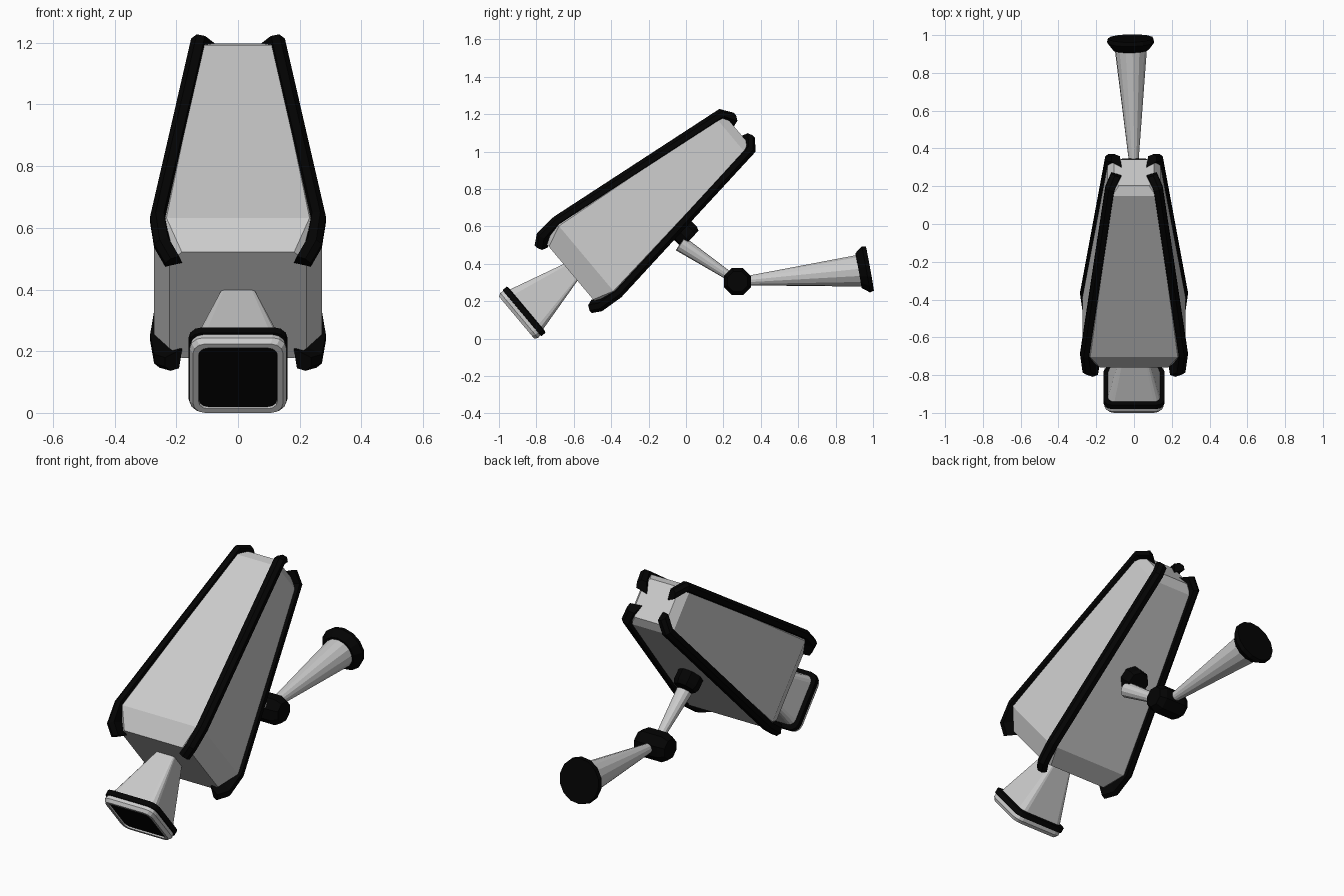
import bpy, bmesh, math
from mathutils import Vector

if "Cube" in bpy.data.objects:
    bpy.data.objects.remove(bpy.data.objects["Cube"])

TILT = math.radians(40)
ORIGIN = Vector((0, -0.62, 0.375))          # middle of the housing's front face
U = Vector((0, math.cos(TILT), math.sin(TILT)))   # along the housing
V = Vector((0, -math.sin(TILT), math.cos(TILT)))  # housing "up"

black = bpy.data.materials.new("black_rubber")
black.diffuse_color = (0.001, 0.001, 0.001, 1)
black.use_nodes = True
black.node_tree.nodes["Principled BSDF"].inputs["Base Color"].default_value = black.diffuse_color


def P(x, a, b):
    """Housing coordinates (sideways, along, up) to world."""
    return Vector((x, 0, 0)) + ORIGIN + U * a + V * b


def loft(name, rings, mat=None):
    """Skin a list of equal point rings and cap both ends."""
    bm = bmesh.new()
    vs = [[bm.verts.new(p) for p in ring] for ring in rings]
    n = len(rings[0])
    for r, s in zip(vs, vs[1:]):
        for i in range(n):
            j = (i + 1) % n
            bm.faces.new((r[i], r[j], s[j], s[i]))
    bm.faces.new(vs[0][::-1])
    bm.faces.new(vs[-1])
    bmesh.ops.recalc_face_normals(bm, faces=bm.faces)
    me = bpy.data.meshes.new(name)
    bm.to_mesh(me)
    bm.free()
    ob = bpy.data.objects.new(name, me)
    bpy.context.collection.objects.link(ob)
    if mat:
        me.materials.append(mat)
    return ob


def rect(a, hx, hb, r, seg=1, bc=0.0):
    """Rectangle ring across the housing with cut or rounded corners."""
    pts = []
    for k, (sx, sb) in enumerate(((1, 1), (-1, 1), (-1, -1), (1, -1))):
        for i in range(seg + 1):
            t = math.pi / 2 * (k + i / seg)
            pts.append(P(sx * (hx - r) + r * math.cos(t), a,
                         bc + sb * (hb - r) + r * math.sin(t)))
    return pts


def turned(name, p, q, profile, sides, mat=None):
    """Faceted turned part: profile of (fraction along p-q, radius)."""
    p, q = Vector(p), Vector(q)
    d = (q - p).normalized()
    e = d.orthogonal().normalized()
    f = d.cross(e)
    ang = [2 * math.pi * (i + 0.5) / sides for i in range(sides)]
    return loft(name, [[p.lerp(q, t) + (e * math.cos(w) + f * math.sin(w)) * r
                        for w in ang] for t, r in profile], mat)


# tapered housing with stepped-in ends
loft("housing", [rect(-0.012, 0.222, 0.224, 0.04, 1, -0.023),
                 rect(0.10, 0.272, 0.267, 0.04, 1, -0.015),
                 rect(1.115, 0.14, 0.139, 0.025, 1, -0.007),
                 rect(1.16, 0.105, 0.108, 0.025, 1, -0.007)])

# corner guards: (along, outer x, outer up, centre up, inward shift along)
guard_path = [(-0.074, 0.236, 0.237, -0.02, 0.05),
              (-0.025, 0.272, 0.271, -0.014, 0.05),
              (0.11, 0.285, 0.281, -0.0135, 0.0),
              (1.165, 0.152, 0.150, -0.01, -0.03),
              (1.215, 0.12, 0.088, -0.014, -0.05)]
section = [(0, -0.045), (0, -0.018), (-0.018, 0), (-0.045, 0), (-0.055, -0.055)]
for sx, side in ((1, "right"), (-1, "left")):
    for sb, level in ((1, "upper"), (-1, "lower")):
        loft(f"corner_guard_{level}_{side}",
             [[P(sx * (x + dx), a - s * (dx + db) / 0.1, c + sb * (b + db))
               for dx, db in section] for a, x, b, c, s in guard_path], black)

# flared front hood with framed opening
C = -0.018
loft("hood", [rect(a, h, h, r, 3, C) for a, h, r in (
    (0.0, 0.055, 0.012), (-0.325, 0.14, 0.035), (-0.345, 0.154, 0.045),
    (-0.37, 0.157, 0.045), (-0.388, 0.146, 0.04), (-0.388, 0.128, 0.03),
    (-0.375, 0.126, 0.03))])
loft("hood_band", [rect(a, h, h, 0.045, 3, C) for a, h in (
    (-0.318, 0.150), (-0.322, 0.161), (-0.35, 0.161), (-0.352, 0.150))], black)
loft("hood_opening", [rect(a, 0.127, 0.127, 0.03, 3, C)
                      for a in (-0.372, -0.38)], black)

# mount pad under the housing
turned("mount_pad", P(-0.01, 0.585, -0.18), P(-0.01, 0.598, -0.294),
       [(0, 0.07), (0.8, 0.07), (1, 0.06)], 8, black)

# short arm, hinge drum and wall arm
HINGE = (0, 0.275, 0.305)
turned("short_arm", (0.02, -0.03, 0.507), HINGE, [(0, 0.043), (1, 0.02)], 12)
turned("hinge", (-0.095, 0.275, 0.305), (0.095, 0.275, 0.305),
       [(0, 0.058), (0.18, 0.078), (0.82, 0.078), (1, 0.058)], 8, black)
turned("wall_arm", HINGE, (-0.017, 0.94, 0.364), [(0, 0.02), (1, 0.087)], 14)

# flared wall plate
turned("wall_plate", (-0.017, 0.922, 0.363), (-0.018, 0.983, 0.374),
       [(0, 0.095), (0.65, 0.126), (1, 0.121)], 14, black)
